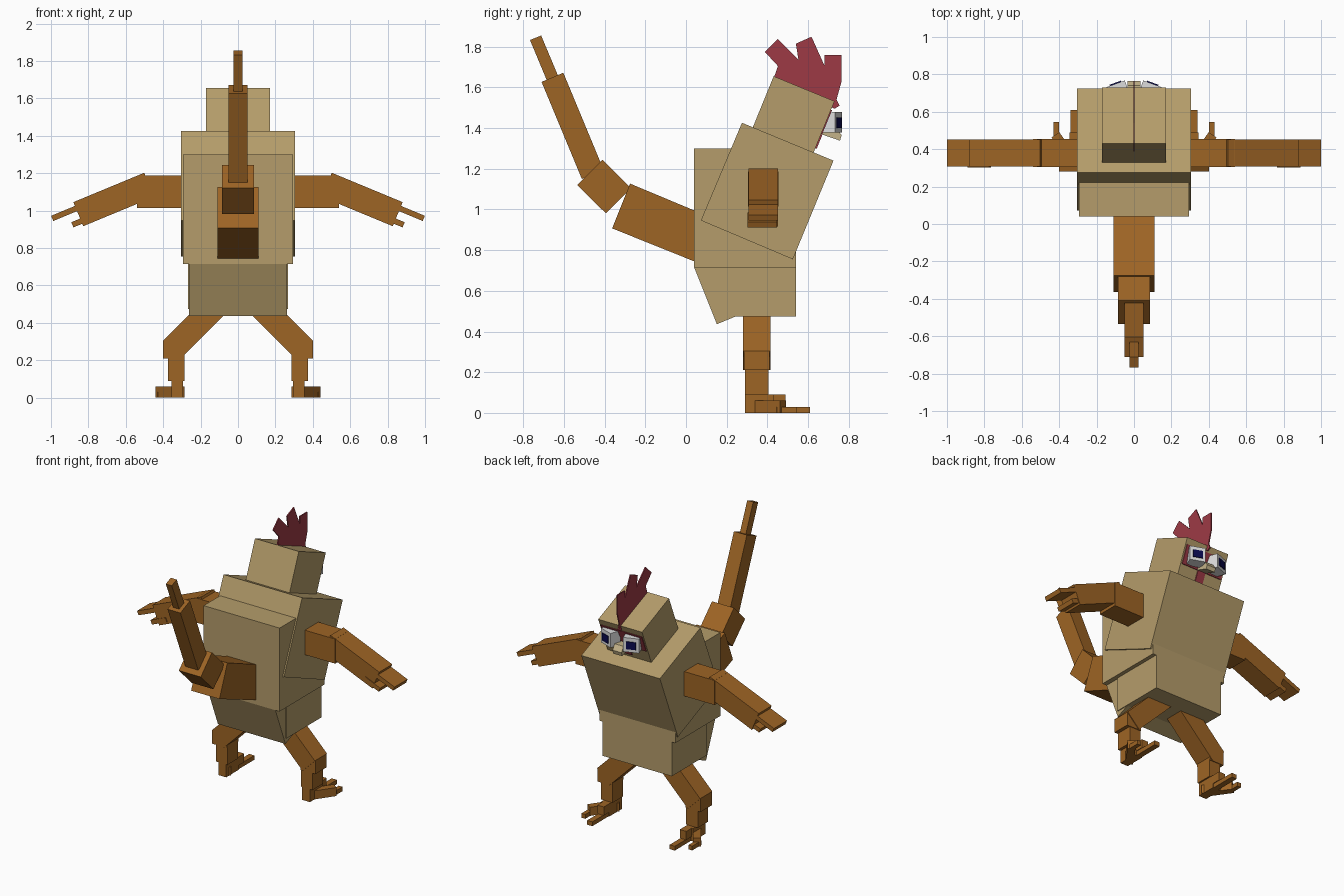
import bpy, bmesh, math
from mathutils import Vector, Matrix

cube = bpy.data.objects.get("Cube")
if cube:
    bpy.data.objects.remove(cube, do_unlink=True)


def material(name, rgb):
    m = bpy.data.materials.new(name)
    m.use_nodes = True
    m.diffuse_color = (*rgb, 1)
    b = m.node_tree.nodes["Principled BSDF"]
    b.inputs["Base Color"].default_value = (*rgb, 1)
    b.inputs["Roughness"].default_value = 0.9
    return m


TAN = material("tan feathers", (0.46, 0.335, 0.145))
BROWN = material("brown scales", (0.34, 0.128, 0.018))
RED = material("comb red", (0.34, 0.042, 0.06))
WHITE = material("eye white", (0.72, 0.72, 0.72))
NAVY = material("pupil navy", (0.003, 0.003, 0.08))
BEAK = material("beak cream", (0.55, 0.45, 0.25))


def finish(name, bm, mat):
    bmesh.ops.recalc_face_normals(bm, faces=bm.faces)
    me = bpy.data.meshes.new(name)
    bm.to_mesh(me)
    bm.free()
    me.materials.append(mat)
    ob = bpy.data.objects.new(name, me)
    bpy.context.scene.collection.objects.link(ob)
    return ob


def prism(name, profile, lo, hi, mat, axis="x", side=1):
    """Extrude a profile along x (profile is y, z) or along y (profile is x, z)."""
    def point(p, d):
        return (d, p[0], p[1]) if axis == "x" else (side * p[0], d, p[1])
    bm = bmesh.new()
    f = bm.faces.new([bm.verts.new(point(p, lo)) for p in profile])
    ext = bmesh.ops.extrude_face_region(bm, geom=[f])["geom"]
    move = Vector((hi - lo, 0, 0) if axis == "x" else (0, hi - lo, 0))
    bmesh.ops.translate(bm, vec=move, verts=[v for v in ext if isinstance(v, bmesh.types.BMVert)])
    return finish(name, bm, mat)


def block(name, center, size, mat, rot_z=0):
    bm = bmesh.new()
    mtx = Matrix.Translation(center) @ Matrix.Rotation(math.radians(rot_z), 4, "Z")
    bmesh.ops.create_cube(bm, size=1, matrix=mtx @ Matrix.Diagonal((*size, 1)))
    return finish(name, bm, mat)


def beam(start, angle, length, thick):
    """Corners of a bar that leaves its start point at an angle."""
    a = math.radians(angle)
    d = Vector((math.cos(a), math.sin(a)))
    n = Vector((-d.y, d.x)) * thick / 2
    s = Vector(start)
    e = s + d * length
    return [s + n, e + n, e - n, s - n]


# Body, as overlapping upright and tilted blocks
block("back_body", (0, 0.29, 1.0075), (0.59, 0.50, 0.585), TAN)
block("belly", (0, 0.3475, 0.5975), (0.536, 0.385, 0.245), TAN)
prism("rump", [(0.04, 0.715), (0.152, 0.436), (0.36, 0.522), (0.25, 0.80)], -0.262, 0.262, TAN)
prism("chest", [(0.275, 1.426), (0.725, 1.24), (0.525, 0.755), (0.073, 0.946)], -0.305, 0.305, TAN)
prism("head", [(0.431, 1.655), (0.73, 1.532), (0.625, 1.275), (0.326, 1.398)], -0.17, 0.17, TAN)

# Tail, tapering and curling upward
prism("tail_base", [(-0.275, 1.127), (0.06, 0.987), (0.06, 0.737), (-0.363, 0.907)], -0.11, 0.11, BROWN)
prism("tail_bend", [(-0.41, 1.245), (-0.27, 1.105), (-0.394, 0.981), (-0.534, 1.12)], -0.085, 0.085, BROWN)
prism("tail_shaft", [(-0.71, 1.627), (-0.603, 1.672), (-0.405, 1.195), (-0.512, 1.15)], -0.05, 0.05, BROWN)
prism("tail_tip", [(-0.767, 1.833), (-0.712, 1.855), (-0.628, 1.655), (-0.683, 1.632)], -0.023, 0.023, BROWN)

# Spiked comb, with a red mask and wattle on the face
comb = [(0.431, 1.645), (0.452, 1.705), (0.387, 1.775), (0.45, 1.838), (0.553, 1.735),
        (0.54, 1.815), (0.617, 1.849), (0.681, 1.706), (0.681, 1.76), (0.765, 1.76),
        (0.765, 1.63), (0.74, 1.54), (0.755, 1.51), (0.73, 1.495), (0.70, 1.51)]
prism("comb", comb, -0.004, 0.004, RED)
slope = 0.41


def face_plate(name, z0, z1, half, thick, mat):
    def face_y(z):
        return 0.73 + (z - 1.532) * slope
    prism(name, [(face_y(z0) - 0.01, z0), (face_y(z0) + thick, z0),
                 (face_y(z1) + thick, z1), (face_y(z1) - 0.01, z1)], -half, half, mat)


face_plate("face_mask", 1.37, 1.49, 0.16, 0.006, RED)
face_plate("wattle", 1.30, 1.37, 0.03, 0.008, RED)
prism("beak", [(0.65, 1.40), (0.74, 1.40), (0.765, 1.365), (0.757, 1.338), (0.65, 1.375)],
      -0.035, 0.035, BEAK)

for side, label in ((1, "left"), (-1, "right")):
    # Eyes turned slightly outward
    turn = -20 * side
    block(f"{label}_eye", (0.085 * side, 0.712, 1.428), (0.105, 0.08, 0.10), WHITE, turn)
    block(f"{label}_pupil", (0.099 * side, 0.7515, 1.426), (0.065, 0.008, 0.052), NAVY, turn)

    # Arm with flat fingers and a short thumb
    def limb(name, profile, y0, y1):
        prism(f"{label}_{name}", profile, y0, y1, BROWN, "y", side)

    limb("upper_arm", [(0.28, 1.015), (0.54, 1.015), (0.54, 1.187), (0.28, 1.187)], 0.305, 0.455)
    limb("forearm", beam((0.475, 1.138), -22.5, 0.41, 0.139), 0.308, 0.452)
    limb("fingers", beam((0.84, 1.022), -22.5, 0.166, 0.030), 0.308, 0.452)
    limb("thumb", beam((0.77, 0.972), -22.5, 0.125, 0.030), 0.303, 0.447)

    # Leg: splayed thigh, knee, shin
    limb("thigh", [(0.10, 0.605), (0.40, 0.305), (0.305, 0.21), (0.005, 0.51)], 0.28, 0.415)
    limb("knee", [(0.285, 0.21), (0.40, 0.21), (0.40, 0.305), (0.345, 0.33), (0.285, 0.26)], 0.285, 0.41)
    limb("shin", [(0.285, 0.09), (0.375, 0.09), (0.375, 0.25), (0.285, 0.25)], 0.29, 0.405)

    # Foot with a forward toe and an outer toe
    block(f"{label}_foot", (0.325 * side, 0.36, 0.045), (0.06, 0.14, 0.09), BROWN)
    block(f"{label}_front_toe", (0.32 * side, 0.405, 0.06), (0.05, 0.17, 0.06), BROWN)
    block(f"{label}_front_claw", (0.32 * side, 0.50, 0.015), (0.04, 0.22, 0.03), BROWN)
    block(f"{label}_outer_toe", (0.363 * side, 0.395, 0.03), (0.05, 0.20, 0.06), BROWN, -35 * side)
    block(f"{label}_outer_claw", (0.415 * side, 0.495, 0.015), (0.03, 0.10, 0.03), BROWN)
